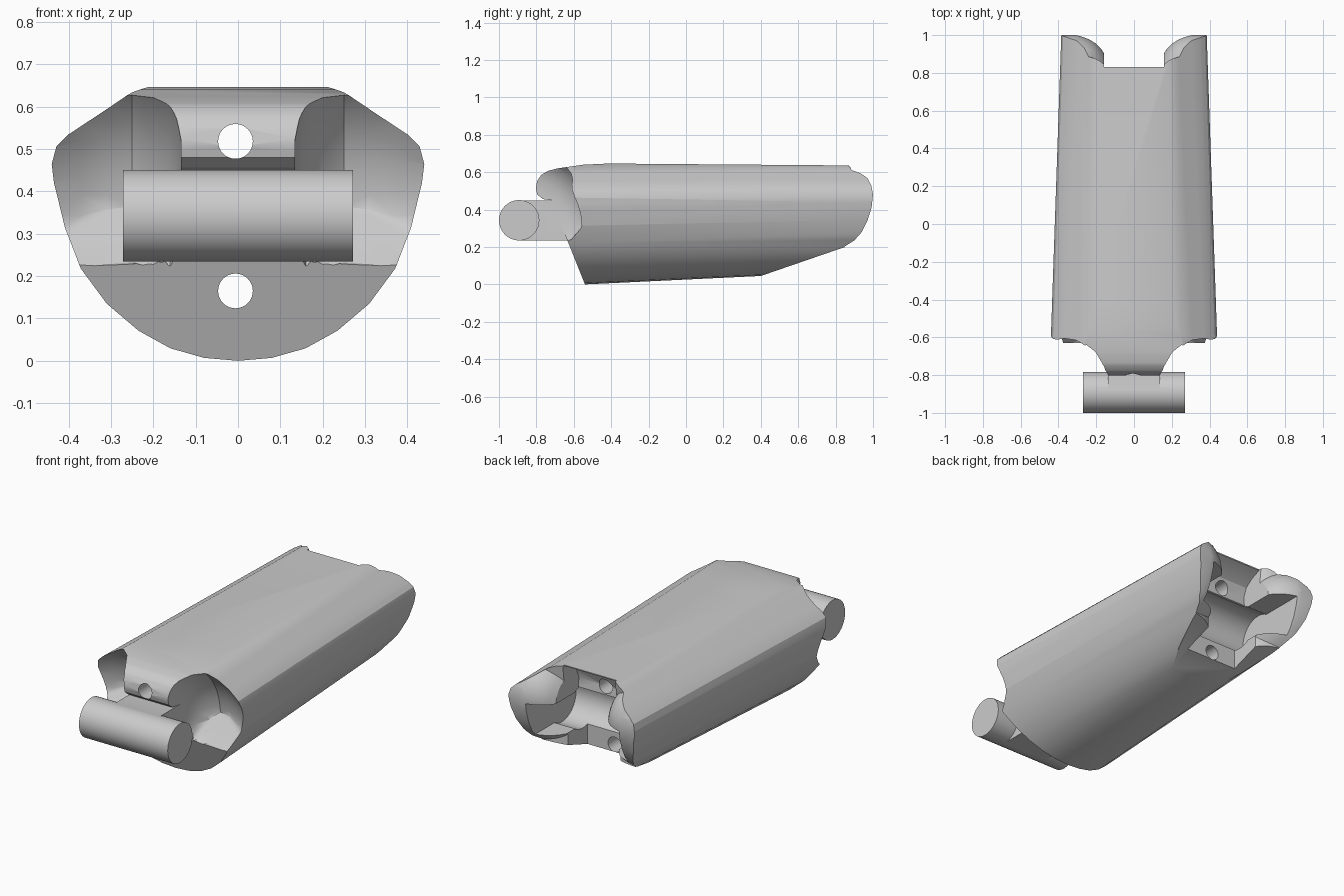
import bpy, bmesh, math

if "Cube" in bpy.data.objects:
    bpy.data.objects.remove(bpy.data.objects["Cube"])

BAR = (-0.885, 0.343)      # hinge bar axis (y, z)
SOCKET = (0.67, 0.35)      # socket axis (y, z)


def loft(name, loops):
    """Closed solid through equal-length loops of 3D points."""
    bm = bmesh.new()
    rings = [[bm.verts.new(p) for p in lp] for lp in loops]
    n = len(rings[0])
    for a, b in zip(rings, rings[1:]):
        for i in range(n):
            bm.faces.new((a[i], a[(i + 1) % n], b[(i + 1) % n], b[i]))
    bm.faces.new(rings[0])
    bm.faces.new(rings[-1][::-1])
    bmesh.ops.recalc_face_normals(bm, faces=bm.faces)
    me = bpy.data.meshes.new(name)
    bm.to_mesh(me)
    bm.free()
    ob = bpy.data.objects.new(name, me)
    bpy.context.collection.objects.link(ob)
    return ob


def slab(name, yz, half):
    """Side profile extruded across x."""
    return loft(name, [[(x, y, z) for y, z in yz] for x in (-half, half)])


def circle(c, r, n=40):
    return [(c[0] + r * math.cos(2 * math.pi * i / n),
             c[1] + r * math.sin(2 * math.pi * i / n)) for i in range(n)]


def boolean(ob, cutter, op):
    bpy.context.view_layer.objects.active = ob
    m = ob.modifiers.new(op, 'BOOLEAN')
    m.operation, m.solver, m.object = op, 'EXACT', cutter
    bpy.ops.object.modifier_apply(modifier=m.name)
    bpy.data.objects.remove(cutter)


# Tapered shell: flat top, sloped shoulders, round belly
half = [(0.215, 0.648), (0.25, 0.634), (0.33, 0.581), (0.40, 0.535), (0.428, 0.508),
        (0.44, 0.465), (0.435, 0.42), (0.41, 0.315), (0.37, 0.22), (0.31, 0.137),
        (0.235, 0.072), (0.16, 0.03), (0.08, 0.007)]
section = half + [(0, 0)] + [(-x, z) for x, z in reversed(half)]


def shell_ring(y):
    s = 1 - 0.125 * (y + 0.6) / 1.6
    bottom, top = 0.026 + 0.048 * y, 0.643 - 0.008 * y
    return [(x * s, y, bottom + z * (top - bottom) / 0.648) for x, z in section]


body = loft("finger_segment", [shell_ring(y) for y in (-0.9, 1.1)])

# Side silhouette trims both ends
tip = [(0.90, 0.63), (0.94, 0.606), (0.97, 0.57), (0.99, 0.53), (1.0, 0.48), (0.992, 0.41),
       (0.97, 0.34), (0.94, 0.28), (0.90, 0.235), (0.85, 0.2)]
outline = [(0.124, -0.05), (-0.52, -0.05), (-0.72, 0.45), (-0.765, 0.456), (-0.795, 0.48),
           (-0.803, 0.51), (-0.797, 0.55), (-0.775, 0.585), (-0.74, 0.606), (-0.69, 0.62),
           (-0.55, 0.64), (-0.4, 0.647), (-0.3, 0.7), (0.8, 0.7)] + tip
boolean(body, slab("outline_trim", outline, 0.7), 'INTERSECT')

# Bowl-shaped hollows either side of the neck, turned about the bar axis
bowl = [(0.13, 0.02), (0.135, 0.2), (0.145, 0.25), (0.16, 0.29), (0.2, 0.345), (0.25, 0.375),
        (0.31, 0.37), (0.37, 0.35), (0.44, 0.315), (0.55, 0.26)]
for side in (-1, 1):
    rings = [[(side * x, y, max(z, 0.22 + max(0, y + 0.63) * 1.2))
              for y, z in circle(BAR, r, 48)] for x, r in bowl]
    boolean(body, loft("bowl_cutter", rings), 'DIFFERENCE')

# Tongue and hinge bar
tongue = [(BAR[0], 0.236), (-0.5, 0.236), (-0.5, 0.449), (BAR[0], 0.449)]
boolean(body, slab("tongue", tongue, 0.137), 'UNION')
bar = [(y - 0.007, z) for y, z in circle(BAR, 0.108)]
boolean(body, slab("hinge_bar", bar, 0.271), 'UNION')

# Rounded flare between the rear prongs
flare = [(0, 0.7), (0.16, 0.72), (0.18, 0.8), (0.205, 0.87), (0.24, 0.935), (0.28, 0.98), (0.33, 1.015)]
flare = [(-x, f) for x, f in reversed(flare[1:])] + flare
rings = []
for x, f in flare:
    pts = [(SOCKET[0] + (y - SOCKET[0]) * f, SOCKET[1] + (z - SOCKET[1]) * f) for y, z in tip]
    pts = [(pts[0][0] + 0.03, 0.8)] + pts + [(pts[-1][0], -0.1), (1.3, -0.1), (1.3, 0.8)]
    rings.append([(x, y, z) for y, z in pts])
boolean(body, loft("flare_cutter", rings), 'DIFFERENCE')

# Deep pocket between the prongs, then the bar socket with its throat
pocket = [(1.2, 0.8), (0.85, 0.8), (0.83, 0.63), (0.77, 0.605), (0.725, 0.57), (0.705, 0.52),
          (0.71, 0.47), (0.65, 0.44), (0.63, 0.25), (0.63, 0.05), (1.2, 0.05)]
boolean(body, slab("pocket_cutter", pocket, 0.16), 'DIFFERENCE')
boolean(body, slab("socket_cutter", circle(SOCKET, 0.122), 0.287), 'DIFFERENCE')
throat = [(SOCKET[0], 0.25), (1.2, 0.25), (1.2, 0.45), (SOCKET[0], 0.45)]
boolean(body, slab("throat_cutter", throat, 0.285), 'DIFFERENCE')

# Two cord holes running the full length
for z in (0.518, 0.165):
    ring = circle((-0.006, z), 0.041, 32)
    boolean(body, loft("cord_hole", [[(x, y, h) for x, h in ring] for y in (-1.2, 1.2)]), 'DIFFERENCE')

bpy.ops.object.select_all(action='DESELECT')
body.select_set(True)
bpy.context.view_layer.objects.active = body
bpy.ops.object.shade_smooth_by_angle(angle=math.radians(30))
